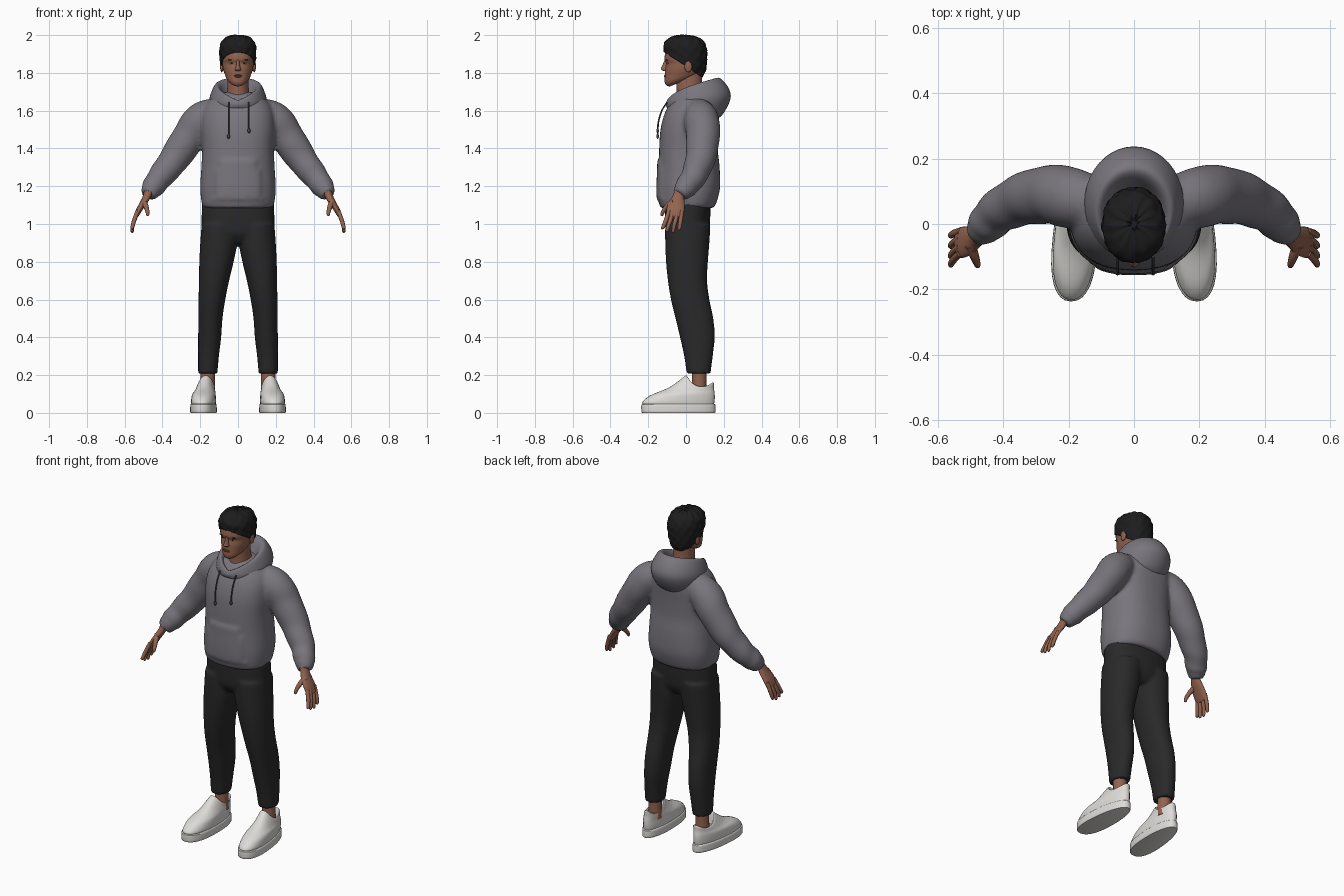
import bpy, bmesh, math
from mathutils import Vector


def material(name, r, g, b):
    m = bpy.data.materials.new(name)
    m.diffuse_color = (r, g, b, 1)
    return m


HOODIE = material("grey fleece", 0.19, 0.18, 0.205)
CORD = material("dark grey cord", 0.06, 0.06, 0.065)
TROUSER = material("black cloth", 0.022, 0.022, 0.022)
SKIN = material("skin", 0.29, 0.125, 0.078)
LIP = material("lip", 0.22, 0.075, 0.055)
HAIR = material("black hair", 0.012, 0.012, 0.013)
EYE = material("eye white", 0.45, 0.38, 0.34)
SHOE = material("white leather", 0.72, 0.71, 0.68)


def smooth_rows(rows, sub):
    """Catmull-Rom interpolation of rows of numbers."""
    out = []
    for i in range(len(rows) - 1):
        p = [rows[max(0, min(len(rows) - 1, i + k))] for k in (-1, 0, 1, 2)]
        for s in range(sub):
            t = s / sub
            out.append([0.5 * (2 * b + (c - a) * t + (2 * a - 5 * b + 4 * c - d) * t * t
                               + (3 * b - a - 3 * c + d) * t ** 3) for a, b, c, d in zip(*p)])
    return out + [list(rows[-1])]


def skin_rings(bm, rings):
    """Bridge rings of points and cap both ends."""
    vs = [[bm.verts.new(p) for p in ring] for ring in rings]
    n = len(vs[0])
    for a, b in zip(vs, vs[1:]):
        for j in range(n):
            bm.faces.new((a[j], a[(j + 1) % n], b[(j + 1) % n], b[j]))
    bm.faces.new(vs[0][::-1])
    bm.faces.new(vs[-1])


def loft(bm, rows, sides=32, sub=4, power=2.0, tilt=1.0, warp=None):
    """Rows are: centre x, front y, back y, half width, front z, back z."""
    rings = []
    for cx, yf, yb, rx, zf, zb in smooth_rows(rows, sub):
        ring = []
        for j in range(sides):
            a = 2 * math.pi * j / sides
            c, s = math.cos(a), math.sin(a)
            c = math.copysign(abs(c) ** (2 / power), c)
            s = math.copysign(abs(s) ** (2 / power), s)
            p = Vector((cx + rx * c, (yf + yb) / 2 + (yb - yf) / 2 * s,
                        zf + (zb - zf) * ((s + 1) / 2) ** tilt))
            ring.append(warp(p, a) if warp else p)
        rings.append(ring)
    skin_rings(bm, rings)


def tube(bm, rows, sides=12, sub=3, fold=0.0):
    """Rows are: x, y, z, radius."""
    pts = smooth_rows(rows, sub)
    rings = []
    for i, (x, y, z, r) in enumerate(pts):
        d = Vector(pts[min(i + 1, len(pts) - 1)][:3]) - Vector(pts[max(i - 1, 0)][:3])
        u = d.cross(Vector((0, 1, 0.2))).normalized()
        v = d.cross(u).normalized()
        k = i / (len(pts) - 1)
        ring = []
        for j in range(sides):
            a = 2 * math.pi * j / sides
            q = r * (1 + fold * k * math.sin(k * 38 + 1.5 * math.sin(a)))
            ring.append(Vector((x, y, z)) + q * (u * math.cos(a) + v * math.sin(a)))
        rings.append(ring)
    skin_rings(bm, rings)


def ball(bm, centre, size):
    vs = bmesh.ops.create_uvsphere(bm, u_segments=16, v_segments=10, radius=1)["verts"]
    for v in vs:
        v.co = Vector([c + s * k for c, s, k in zip(centre, size, v.co)])


def finish(name, bm, mat, mirror=False, fuse=0, angle=50):
    bmesh.ops.recalc_face_normals(bm, faces=bm.faces)
    me = bpy.data.meshes.new(name)
    bm.to_mesh(me)
    bm.free()
    ob = bpy.data.objects.new(name, me)
    bpy.context.collection.objects.link(ob)
    me.materials.append(mat)
    bpy.ops.object.select_all(action='DESELECT')
    ob.select_set(True)
    bpy.context.view_layer.objects.active = ob
    bpy.ops.object.shade_smooth_by_angle(angle=math.radians(angle))
    if mirror:
        ob.modifiers.new("mirror", 'MIRROR').use_mirror_merge = False
    if fuse:
        r = ob.modifiers.new("fuse", 'REMESH')
        r.mode, r.voxel_size, r.use_smooth_shade = 'VOXEL', fuse, True
        s = ob.modifiers.new("soften", 'SMOOTH')
        s.factor, s.iterations = 0.5, 5
    return ob


def flat(rows):
    """Expand rows with a single z to level rings."""
    return [(*r, r[-1]) for r in rows]


# Hoodie body and sleeves, fused into one garment
def pocket(p, a):
    if p.y < 0 and 1.13 < p.z < 1.34 and abs(p.x) < 0.13 - 0.25 * max(0, p.z - 1.2):
        p.y -= 0.010
    return p


bm = bmesh.new()
loft(bm, flat([(0, -.135, .145, .18, 1.085), (0, -.143, .16, .192, 1.11), (0, -.147, .18, .2, 1.19),
               (0, -.143, .178, .194, 1.3), (0, -.142, .168, .19, 1.4), (0, -.135, .17, .195, 1.5),
               (0, -.115, .175, .19, 1.58), (0, -.085, .17, .165, 1.64), (0, -.05, .14, .115, 1.685),
               (0, -.02, .1, .06, 1.70)]), sides=48, sub=6, power=2.4, warp=pocket)
for s in (1, -1):
    tube(bm, [(s * x, y, z, r) for x, y, z, r in (
        (.10, .06, 1.60, .07), (.19, .08, 1.555, .093), (.26, .09, 1.46, .09), (.34, .075, 1.34, .08),
        (.41, .04, 1.25, .068), (.45, .0, 1.195, .06), (.465, -.018, 1.172, .05),
        (.477, -.032, 1.152, .042))], sides=24, sub=6, fold=0.05)
finish("hoodie", bm, HOODIE, fuse=0.011)

# Hood lying on the shoulders, dipping to a point at the front
bm = bmesh.new()
loft(bm, [(0, -.08, .13, .11, 1.60, 1.54), (0, -.10, .19, .14, 1.615, 1.575), (0, -.108, .235, .152, 1.63, 1.66),
          (0, -.105, .225, .142, 1.645, 1.72), (0, -.096, .18, .12, 1.655, 1.772),
          (0, -.085, .145, .098, 1.65, 1.76), (0, -.07, .11, .08, 1.64, 1.70),
          (0, -.05, .09, .06, 1.63, 1.66)], sides=40, tilt=0.55)
finish("hood", bm, HOODIE, angle=80)

# Drawstrings with tips
for side, x, low in (("left", -.05, 1.47), ("right", .058, 1.50)):
    bm = bmesh.new()
    tube(bm, [(x, -.10, 1.645, .004), (x, -.128, 1.60, .004), (x, -.146, 1.54, .004), (x, -.15, low, .004)], 8)
    ball(bm, (x, -.15, low - .006), (.008, .007, .013))
    finish("drawstring_" + side, bm, CORD)

# Trousers
bm = bmesh.new()
loft(bm, flat([(0, -.07, .09, .12, .9), (0, -.105, .12, .185, .95), (0, -.11, .128, .193, 1.02),
               (0, -.11, .13, .19, 1.12)]), power=2.3)
for s in (1, -1):
    loft(bm, flat([(s * .16, .003, .13, .051, .208), (s * .156, -.01, .142, .055, .3),
                   (s * .15, -.032, .152, .061, .4), (s * .146, -.056, .145, .064, .5),
                   (s * .138, -.08, .124, .071, .6), (s * .127, -.096, .112, .08, .7),
                   (s * .114, -.106, .116, .091, .8), (s * .102, -.11, .124, .098, .9),
                   (s * .098, -.11, .13, .095, 1.0)]), power=2.2)
finish("trousers", bm, TROUSER, fuse=0.010)

# Ankles
bm = bmesh.new()
tube(bm, [(.16, .07, .10, .04), (.16, .07, .17, .038), (.16, .07, .25, .04)], 16)
finish("ankles", bm, SKIN, mirror=True)


# Shoes: toe wider than heel, opening dipping at the sides
def last(p, a):
    p.x = .178 + (p.x - .178) * (1 - .16 * math.sin(a)) - .06 * p.y
    if p.z > .10:
        p.z -= .5 * (p.z - .10) * math.cos(a) ** 2
    return p


bm = bmesh.new()
loft(bm, flat([(.178, -.232, .152, .064, 0), (.178, -.236, .156, .068, .004), (.178, -.237, .156, .068, .025),
               (.178, -.236, .155, .067, .044), (.178, -.228, .148, .062, .048)]), power=2.3, sub=2, warp=last)
finish("shoe_soles", bm, SHOE, mirror=True, angle=35)
bm = bmesh.new()
loft(bm, [(.178, -.228, .148, .062, .043, .043), (.178, -.23, .152, .064, .058, .07),
          (.178, -.19, .152, .061, .092, .10), (.175, -.095, .148, .053, .132, .13),
          (.174, -.035, .148, .047, .172, .152), (.172, -.004, .146, .044, .196, .16),
          (.172, .008, .138, .038, .19, .158), (.172, .02, .125, .03, .13, .12)], power=2.2, warp=last)
finish("shoe_uppers", bm, SHOE, mirror=True)

# Hands
bm = bmesh.new()
loft(bm, flat([(.465, -.06, -.008, .026, 1.185), (.48, -.07, -.012, .023, 1.15), (.498, -.092, -.008, .021, 1.115),
               (.52, -.103, -.008, .018, 1.08), (.537, -.102, -.012, .013, 1.045),
               (.54, -.09, -.025, .007, 1.035)]), sides=20, sub=3)
for y, ty, tz in ((-.09, -.126, .972), (-.068, -.10, .958), (-.044, -.068, .953), (-.022, -.036, .966)):
    tube(bm, [(.531, y, 1.07, .011), (.549, .55 * y + .45 * ty, 1.02, .0115),
              (.559, .15 * y + .85 * ty, .985, .010), (.56, ty, tz + .006, .008), (.56, ty, tz, .003)], 10)
tube(bm, [(.50, -.065, 1.12, .017), (.488, -.098, 1.095, .014), (.48, -.12, 1.068, .011),
          (.478, -.128, 1.048, .008), (.478, -.13, 1.042, .003)], 10)
finish("hands", bm, SKIN, mirror=True, angle=70)

# Neck and head
bm = bmesh.new()
loft(bm, [(0, -.065, .10, .075, 1.62, 1.64), (0, -.05, .09, .06, 1.68, 1.70), (0, -.05, .085, .056, 1.73, 1.75),
          (0, -.05, .085, .056, 1.79, 1.80)])
loft(bm, [(0, -.085, -.02, .02, 1.728, 1.755), (0, -.103, .01, .04, 1.733, 1.765),
          (0, -.113, .05, .058, 1.752, 1.78), (0, -.112, .078, .070, 1.785, 1.80),
          (0, -.110, .09, .079, 1.82, 1.82), (0, -.105, .097, .083, 1.85, 1.85),
          (0, -.114, .1, .085, 1.873, 1.873), (0, -.108, .1, .086, 1.91, 1.91),
          (0, -.09, .09, .075, 1.95, 1.95), (0, -.04, .04, .035, 1.975, 1.975)], power=2.15)
loft(bm, flat([(0, -.118, -.08, .013, 1.809), (0, -.132, -.08, .018, 1.818), (0, -.131, -.08, .013, 1.828),
               (0, -.121, -.08, .009, 1.85), (0, -.112, -.08, .009, 1.872)]), sides=16)
for s in (1, -1):
    ball(bm, (s * .086, .012, 1.835), (.009, .02, .032))
finish("head", bm, SKIN, angle=70)

# Face details
for name, mat, parts in (
        ("eyes", EYE, [((.034, -.0965, 1.851), (.013, .004, .0045))]),
        ("irises", HAIR, [((.034, -.0995, 1.851), (.0048, .0025, .0045))]),
        ("eyebrows", HAIR, [((.036, -.1015, 1.868), (.019, .004, .0035))]),
        ("lips", LIP, [((.007, -.112, 1.787), (.017, .004, .0035)), ((.005, -.112, 1.780), (.015, .005, .004))])):
    bm = bmesh.new()
    for centre, size in parts:
        ball(bm, centre, size)
    finish(name, bm, mat, mirror=True)


# Short wavy hair
def waves(p, a):
    k = math.sin(7 * a + 60 * p.z) * math.sin(75 * p.z + 2 * math.sin(3 * a)) + .5 * math.sin(13 * a - 90 * p.z)
    d = Vector((p.x, p.y, (p.z - 1.9) * .6))
    return p + d.normalized() * .0035 * k


bm = bmesh.new()
loft(bm, [(0, -.09, .075, .072, 1.915, 1.785), (0, -.112, .088, .088, 1.908, 1.778),
          (0, -.118, .103, .095, 1.918, 1.81), (0, -.119, .112, .097, 1.938, 1.87),
          (0, -.112, .11, .095, 1.963, 1.93), (0, -.085, .09, .074, 1.986, 1.972),
          (0, -.045, .05, .04, 1.997, 1.993), (0, -.01, .01, .008, 1.999, 1.998)], sides=56, sub=5, warp=waves)
finish("hair", bm, HAIR, angle=70)
